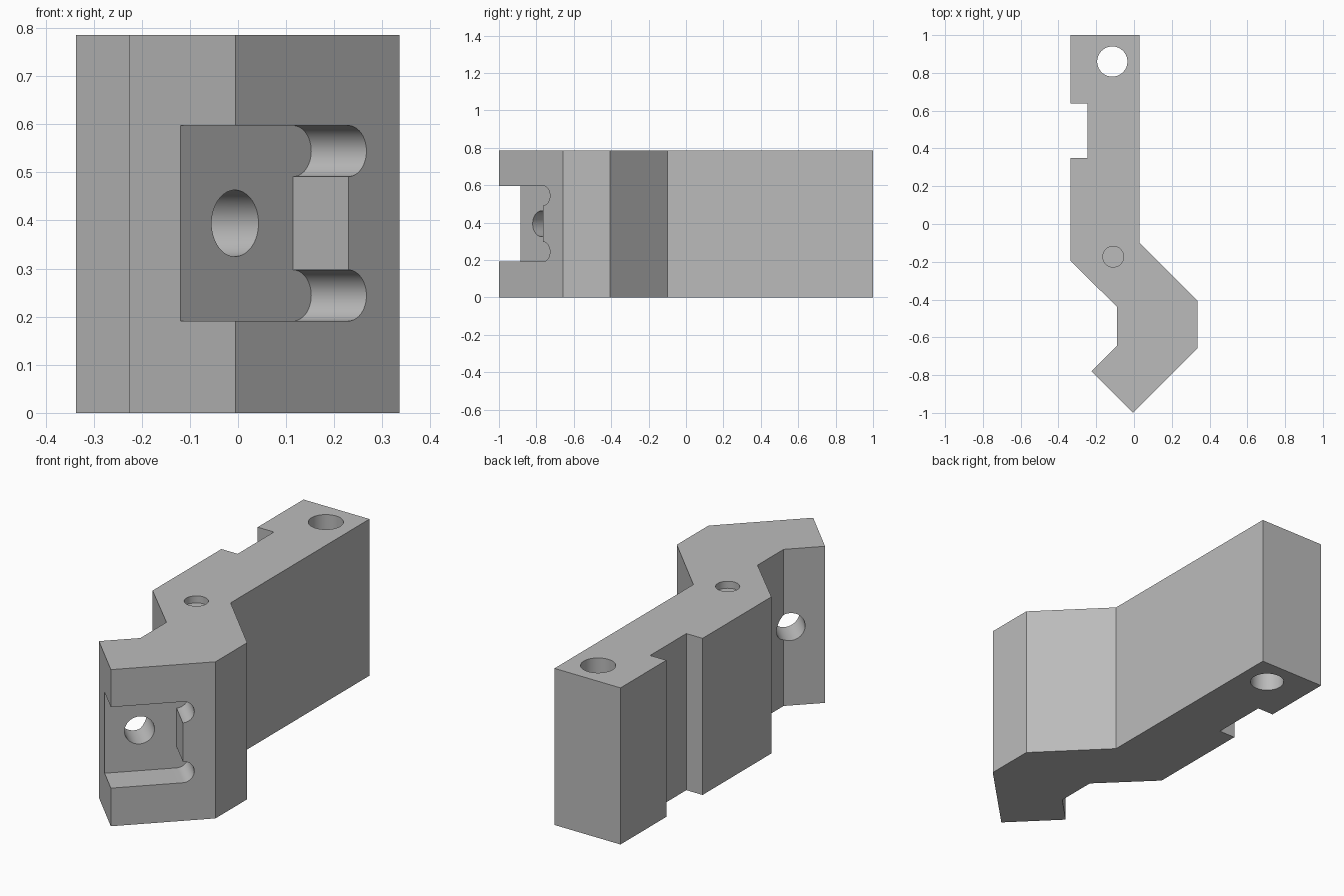
import bpy
import bmesh
import math
from mathutils import Matrix, Vector

if "Cube" in bpy.data.objects:
    bpy.data.objects.remove(bpy.data.objects["Cube"])

HEIGHT = 0.785

grey = bpy.data.materials.new("plain grey")
grey.use_nodes = True
grey.diffuse_color = (0.5, 0.5, 0.5, 1)
grey.node_tree.nodes["Principled BSDF"].inputs["Base Color"].default_value = grey.diffuse_color


def prism(name, outline, low, high, frame=Matrix()):
    """Extrude a 2D outline between two heights of a local frame."""
    bm = bmesh.new()
    face = bm.faces.new([bm.verts.new((x, y, low)) for x, y in outline])
    new = bmesh.ops.extrude_face_region(bm, geom=[face])["geom"]
    bmesh.ops.translate(bm, vec=(0, 0, high - low),
                        verts=[v for v in new if isinstance(v, bmesh.types.BMVert)])
    bmesh.ops.recalc_face_normals(bm, faces=bm.faces)
    bm.transform(frame)
    mesh = bpy.data.meshes.new(name)
    bm.to_mesh(mesh)
    bm.free()
    mesh.materials.append(grey)
    obj = bpy.data.objects.new(name, mesh)
    bpy.context.collection.objects.link(obj)
    return obj


def arc(x, y, radius, start, end, steps):
    angles = [math.radians(start + (end - start) * i / steps) for i in range(steps + 1)]
    return [(x + radius * math.cos(a), y + radius * math.sin(a)) for a in angles]


def circle(x, y, radius):
    return arc(x, y, radius, 0, 360, 64)[:-1]


# Bent bar with a rectangular groove in its right side
body = prism("bent_bracket", [
    (-0.337, 1), (0.029, 1), (0.029, -0.1), (0.336, -0.407), (0.336, -0.658),
    (-0.005, -1), (-0.225, -0.78), (-0.09, -0.645), (-0.09, -0.438),
    (-0.337, -0.195), (-0.337, 0.35), (-0.247, 0.35), (-0.247, 0.637),
    (-0.337, 0.637)], 0, HEIGHT)

# Frame on the pocket floor: along the slanted face, up, and outward
along = Vector((1, 1, 0)).normalized()
up = Vector((0, 0, 1))
frame = Matrix((along, up, along.cross(up))).transposed().to_4x4()
frame.translation = (-0.12, -0.885, 0)

# Open-ended pocket with rounded corner reliefs
wall, relief = 0.332, 0.053
bottom, top = 0.191, 0.597
pocket = ([(-0.2, bottom)]
          + arc(wall, bottom + relief, relief, -90, 90, 24)
          + arc(wall, top - relief, relief, -90, 90, 24)
          + [(-0.2, top)])

cutters = [
    prism("pocket_cutter", pocket, 0, 0.4, frame),
    prism("clamp_hole_cutter", circle(0.161, 0.394, 0.069), -0.5, 0.1, frame),
    prism("through_hole_cutter", circle(-0.115, 0.86, 0.08), -0.1, HEIGHT + 0.1),
    prism("blind_hole_cutter", circle(-0.11, -0.173, 0.055), HEIGHT - 0.035, HEIGHT + 0.1),
]

# Cut the pocket and holes
bpy.context.view_layer.objects.active = body
for cutter in cutters:
    cutter.hide_render = True
    cut = body.modifiers.new(cutter.name, "BOOLEAN")
    cut.operation = "DIFFERENCE"
    cut.solver = "EXACT"
    cut.object = cutter
    bpy.ops.object.modifier_apply(modifier=cut.name)
    bpy.data.objects.remove(cutter)

bpy.ops.object.select_all(action="DESELECT")
body.select_set(True)
bpy.ops.object.shade_smooth_by_angle(angle=math.radians(30))
